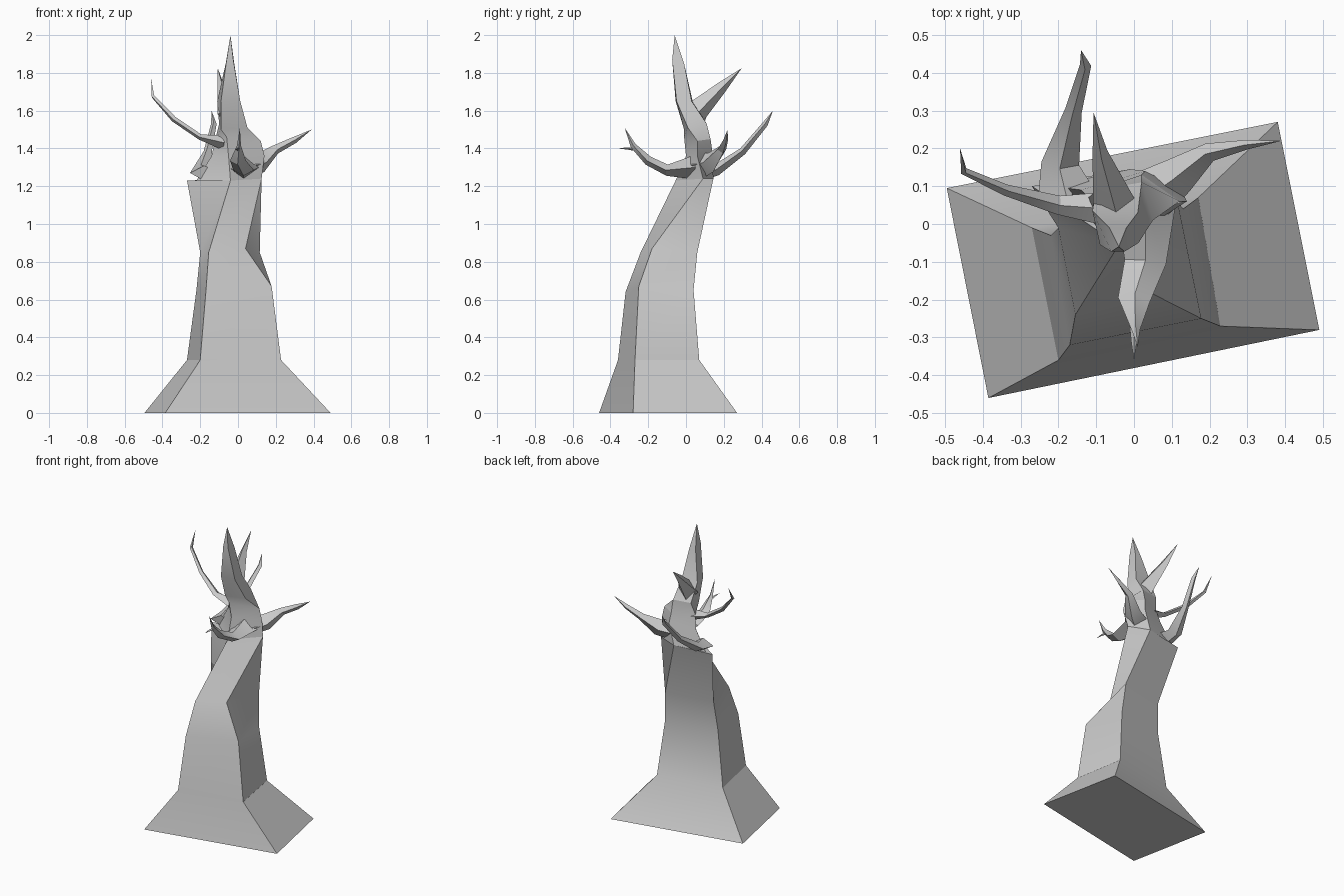
import bpy, bmesh
from mathutils import Vector


def loft(name, rings, tip=None):
    """Skin rings of equal side count; close to a point if tip is given."""
    bm = bmesh.new()
    loops = [[bm.verts.new(p) for p in r] for r in rings]
    n = len(loops[0])
    for a, b in zip(loops, loops[1:]):
        for i in range(n):
            j = (i + 1) % n
            bm.faces.new((a[i], a[j], b[j], b[i]))
    bm.faces.new(loops[0][::-1])
    if tip:
        t = bm.verts.new(tip)
        for i in range(n):
            bm.faces.new((loops[-1][i], loops[-1][(i + 1) % n], t))
    else:
        bm.faces.new(loops[-1])
    bmesh.ops.recalc_face_normals(bm, faces=bm.faces)
    me = bpy.data.meshes.new(name)
    bm.to_mesh(me)
    bm.free()
    ob = bpy.data.objects.new(name, me)
    bpy.context.collection.objects.link(ob)
    bpy.ops.object.select_all(action='DESELECT')
    ob.select_set(True)
    bpy.context.view_layer.objects.active = ob
    bpy.ops.object.shade_smooth_by_angle(angle=0.5)
    return ob


def branch(name, path, tip):
    """Four-sided tapering limb; path entries are (x, y, z, width, height)."""
    pts = [Vector(p[:3]) for p in path] + [Vector(tip)]
    rings = []
    for i, (x, y, z, w, h) in enumerate(path):
        d = (pts[i + 1] - pts[max(i - 1, 0)]).normalized()
        side = d.cross(Vector((0, 0, 1))).normalized()
        up = side.cross(d)
        rings.append([pts[i] + side * (w / 2), pts[i] + up * (h / 2),
                      pts[i] - side * (w / 2), pts[i] - up * (h / 2)])
    return loft(name, rings, tip)


# Trunk: four-cornered, twisting and leaning back
loft("trunk", [
    [(-.385, -.46, 0), (.49, -.28, 0), (.38, .27, 0), (-.495, .095, 0)],
    [(-.20, -.36, .28), (.228, -.27, .28), (.17, .07, .28), (-.27, -.01, .28)],
    [(-.17, -.32, .64), (.178, -.25, .67), (.13, .04, .65), (-.22, -.03, .65)],
    [(-.155, -.24, .85), (.04, -.18, .87), (.115, .06, .85), (-.20, -.01, .85)],
    [(-.04, -.055, 1.23), (.125, .09, 1.24), (-.01, .145, 1.24), (-.27, .10, 1.23)],
])

# Crown: narrower continuation of the trunk rising to a sharp spire
loft("spire", [
    [(-.04, -.055, 1.23), (.125, .09, 1.24), (-.01, .145, 1.24), (-.22, .10, 1.23)],
    [(-.05, .00, 1.36), (.14, .06, 1.36), (.03, .14, 1.38), (-.14, .09, 1.36)],
    [(-.06, -.01, 1.46), (.12, .06, 1.44), (.02, .13, 1.45), (-.12, .07, 1.45)],
    [(-.09, -.01, 1.5), (.05, .01, 1.51), (.02, .11, 1.53), (-.10, .09, 1.53)],
    [(-.09, -.055, 1.65), (.012, -.05, 1.65), (.01, .03, 1.65), (-.11, .035, 1.65)],
    [(-.06, -.073, 1.87), (-.025, -.073, 1.87), (-.02, -.01, 1.85), (-.065, -.01, 1.85)],
], (-.04, -.06, 2.0))

# Thorn on the back of the spire
branch("back_thorn", [(-.05, .04, 1.58, .12, .13), (-.09, .19, 1.725, .04, .06)],
       (-.107, .295, 1.825))

# Left branch
branch("left_branch", [(-.07, .04, 1.43, .09, .08), (-.20, .05, 1.46, .05, .03),
                       (-.34, .09, 1.555, .03, .03), (-.45, .14, 1.675, .02, .02)],
       (-.46, .20, 1.77))

# Front branch and its fork
branch("front_branch", [(.03, .05, 1.30, .16, .13), (.03, -.10, 1.285, .11, .06),
                        (.0, -.20, 1.335, .085, .05), (.005, -.28, 1.415, .022, .03)],
       (.01, -.325, 1.51))
branch("front_twig", [(0, -.26, 1.395, .025, .02), (0, -.31, 1.40, .015, .012)],
       (.0, -.362, 1.40))

# Right branch
branch("right_branch", [(.05, .08, 1.31, .14, .14), (.12, .13, 1.325, .10, .11),
                        (.20, .19, 1.395, .05, .05), (.30, .21, 1.445, .025, .035)],
       (.39, .22, 1.5))

# Back-left branch
branch("back_branch", [(-.18, .08, 1.27, .15, .08), (-.195, .16, 1.285, .10, .06),
                       (-.16, .30, 1.385, .045, .04), (-.128, .42, 1.53, .03, .03)],
       (-.14, .46, 1.6))
